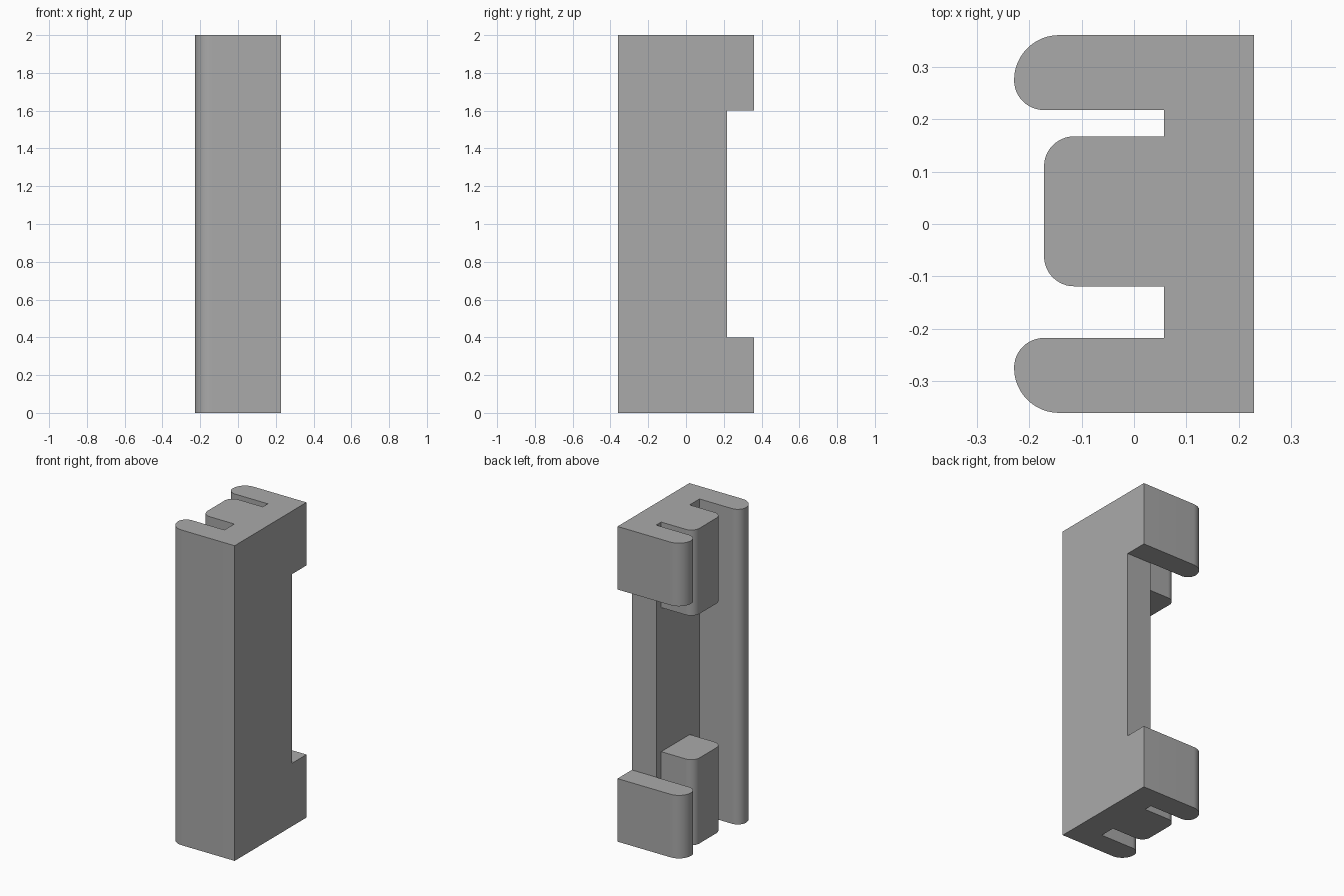
import bpy, bmesh
from math import radians, sin, cos, pi
from mathutils import Vector

cube = bpy.data.objects.get("Cube")
if cube:
    bpy.data.objects.remove(cube, do_unlink=True)

U = 2 / 35          # base module
H = 35 * U          # height
X = 4 * U           # half width
Y = 0.36            # half depth
ARM = 2.5 * U       # arm thickness
STEPS = 12

grey = bpy.data.materials.new("plain grey")
grey.use_nodes = True
grey.diffuse_color = (0.4, 0.4, 0.4, 1)
grey.node_tree.nodes["Principled BSDF"].inputs["Base Color"].default_value = (0.4, 0.4, 0.4, 1)


def arc(cx, cy, r, start):
    """Quarter circle, counter-clockwise from the start angle in degrees."""
    angles = [radians(start) + pi / 2 * i / STEPS for i in range(STEPS + 1)]
    return [(cx + r * cos(a), cy + r * sin(a)) for a in angles]


def rounded_end(x, low, high, r_low, r_high):
    """Rounded end of a bar pointing to -x, from its high to its low side."""
    return arc(x + r_high, high - r_high, r_high, 90) + arc(x + r_low, low + r_low, r_low, 180)


def prism(name, outline, z0, z1):
    """Extrude an outline upwards into a solid."""
    pts = []
    for p in outline:
        if not pts or (Vector(p) - Vector(pts[-1])).length > 1e-4:
            pts.append(p)
    bm = bmesh.new()
    face = bm.faces.new([bm.verts.new((x, y, z0)) for x, y in pts])
    top = bmesh.ops.extrude_face_region(bm, geom=[face])["geom"]
    bmesh.ops.translate(bm, vec=(0, 0, z1 - z0),
                        verts=[v for v in top if isinstance(v, bmesh.types.BMVert)])
    bmesh.ops.recalc_face_normals(bm, faces=bm.faces)
    mesh = bpy.data.meshes.new(name)
    bm.to_mesh(mesh)
    bm.free()
    mesh.materials.append(grey)
    obj = bpy.data.objects.new(name, mesh)
    bpy.context.collection.objects.link(obj)
    return obj


def box(name, x0, x1, y0, y1, z0, z1):
    return prism(name, [(x0, y0), (x1, y0), (x1, y1), (x0, y1)], z0, z1)


# E-shaped section: spine on +x, back arm, middle block, front arm
slot = U
outline = [(X, -Y), (X, Y)]
outline += rounded_end(-X, Y - ARM, Y, U, 1.5 * U)
outline += [(slot, Y - ARM), (slot, 0.167)]
outline += rounded_end(-3 * U, 0.167 - 5 * U, 0.167, U, U)
outline += [(slot, 0.167 - 5 * U), (slot, -Y + ARM)]
outline += rounded_end(-X, -Y, -Y + ARM, 1.5 * U, U)
body = prism("slotted_bar", outline, 0, H)

# Openings: back arm removed mid-height, middle block removed a little shorter
cutters = [
    box("back_arm_cutter", -0.4, 0.4, Y - ARM - 0.001, 0.5, 7 * U, H - 7 * U),
    box("middle_block_cutter", -0.4, slot, -0.17, 0.19, 9.5 * U, H - 9.5 * U),
]
bpy.context.view_layer.objects.active = body
for cutter in cutters:
    cutter.hide_render = True
    mod = body.modifiers.new(cutter.name, "BOOLEAN")
    mod.operation = "DIFFERENCE"
    mod.solver = "EXACT"
    mod.object = cutter
    bpy.ops.object.modifier_apply(modifier=mod.name)
    bpy.data.objects.remove(cutter, do_unlink=True)

# Smooth rounded ends, sharp corners
bpy.ops.object.select_all(action="DESELECT")
body.select_set(True)
bpy.ops.object.shade_smooth_by_angle(angle=radians(30))
